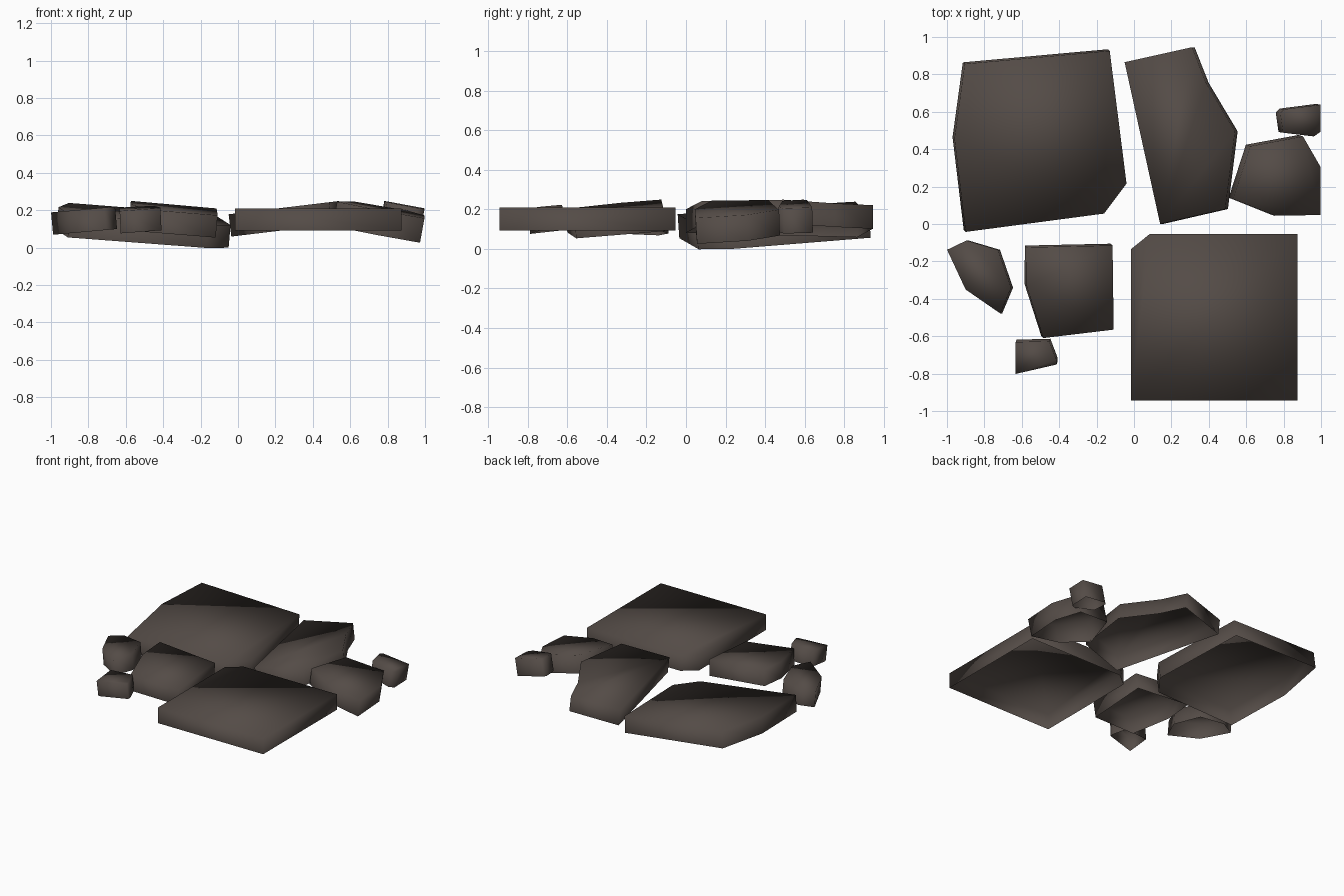
import bpy, bmesh
from mathutils import Vector

if "Cube" in bpy.data.objects:
    bpy.data.objects.remove(bpy.data.objects["Cube"])

stone = bpy.data.materials.new("dark_brown_stone")
stone.diffuse_color = (0.088, 0.071, 0.062, 1)
stone.use_nodes = True
stone.node_tree.nodes["Principled BSDF"].inputs["Base Color"].default_value = stone.diffuse_color


def slab(name, outline, base, slope_x, slope_y, thick):
    """Tilted paving slab, open underneath; lower rim lies on z = base + slope_x*x + slope_y*y."""
    n = Vector((-slope_x, -slope_y, 1)).normalized() * thick
    bm = bmesh.new()
    rim = []
    for x, y in outline:
        z = base + slope_x * x + slope_y * y
        rim.append(bm.verts.new((x - n.x / 2, y - n.y / 2, z)))
    top = [bm.verts.new(v.co + n) for v in rim]
    bm.faces.new(top)
    for i in range(len(rim)):
        bm.faces.new((rim[i - 1], rim[i], top[i], top[i - 1]))
    bmesh.ops.recalc_face_normals(bm, faces=bm.faces)
    bm.normal_update()
    cap = max(bm.faces, key=lambda f: abs(f.normal.z))
    if cap.normal.z < 0:
        bmesh.ops.reverse_faces(bm, faces=bm.faces)
    for f in bm.faces:
        f.smooth = True
    mesh = bpy.data.meshes.new(name)
    bm.to_mesh(mesh)
    bm.free()
    mesh.materials.append(stone)
    ob = bpy.data.objects.new(name, mesh)
    bpy.context.collection.objects.link(ob)


# large slabs
slab("back_left_slab", [(-.91, .86), (-.135, .93), (-.045, .22), (-.165, .06), (-.905, -.038), (-.965, .46)],
     -.02, -.085, .07, .122)
slab("front_right_slab", [(-.017, -.135), (.085, -.053), (.873, -.053), (.873, -.943), (-.017, -.943)],
     .092, 0, 0, .118)
slab("back_middle_slab", [(-.043, .865), (.317, .945), (.392, .755), (.547, .495), (.495, .08), (.147, 0)],
     .064, .12, 0, .12)
# medium slabs
slab("right_slab", [(.61, .42), (.892, .472), (.985, .31), (.985, .052), (.74, .048), (.518, .137)],
     .2, -.18, .06, .133)
slab("front_middle_slab", [(-.578, -.12), (-.12, -.11), (-.114, -.56), (-.49, -.605), (-.58, -.325)],
     .088, -.09, .08, .12)
slab("left_slab", [(-.994, -.138), (-.89, -.088), (-.722, -.138), (-.652, -.34), (-.71, -.478), (-.895, -.35)],
     .158, .09, 0, .12)
# small stones
slab("small_right_stone", [(.79, .615), (.985, .64), (.985, .495), (.95, .47), (.785, .49), (.77, .595)],
     .25, -.19, .03, .13)
slab("small_front_stone", [(-.63, -.625), (-.45, -.62), (-.412, -.72), (-.412, -.745), (-.63, -.795)],
     .195, .05, .11, .12)
